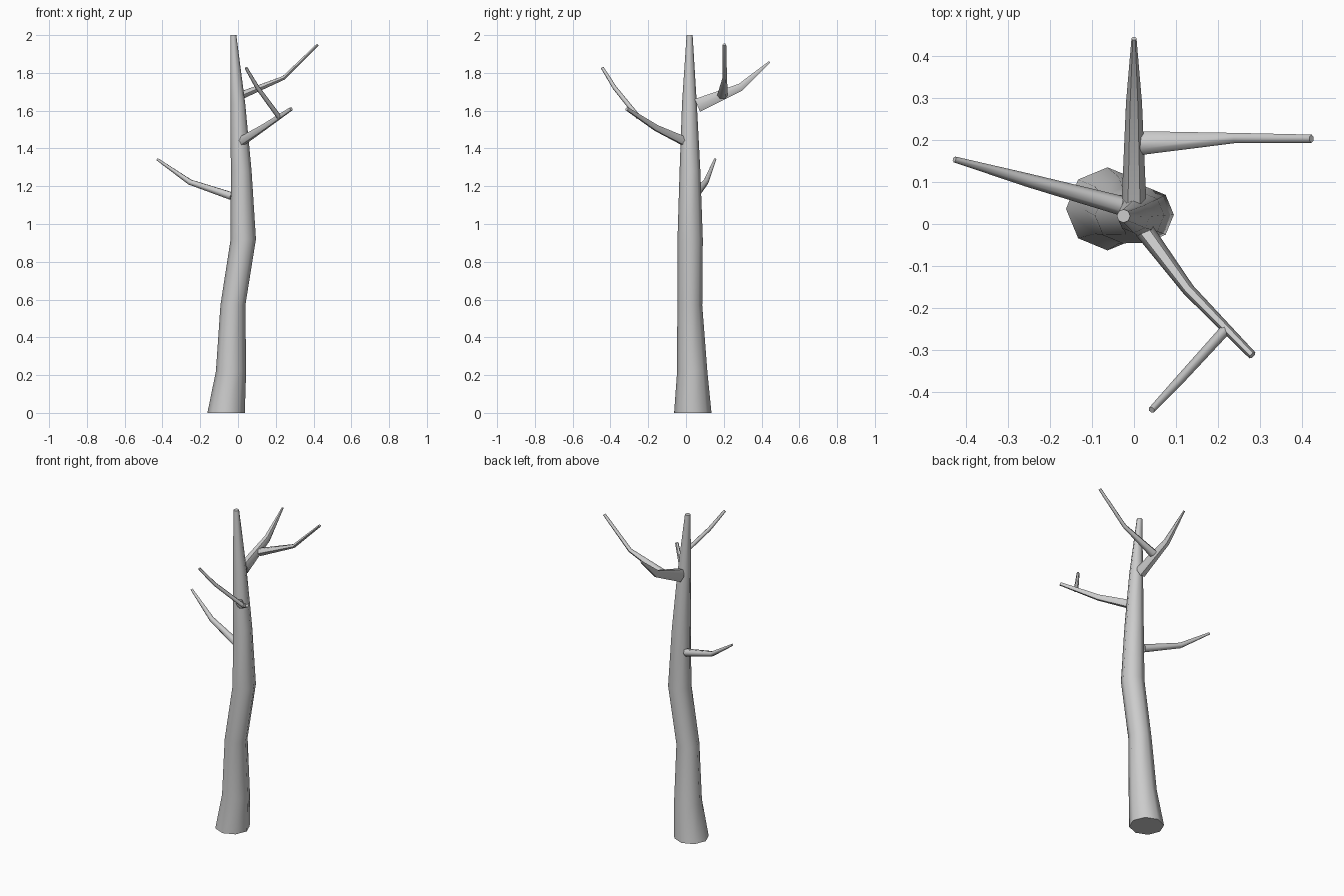
import bpy, bmesh, math
from mathutils import Vector

if "Cube" in bpy.data.objects:
    bpy.data.objects.remove(bpy.data.objects["Cube"])

UP = Vector((0, 0, 1))


def tube(name, path, sides, level=False):
    """Tapered limb through (x, y, z, radius across, radius upward) points."""
    bm = bmesh.new()
    pts = [Vector(p[:3]) for p in path]
    rings = []
    for i, p in enumerate(path):
        # Frame of the cross-section
        if level:
            across, upward = Vector((1, 0, 0)), Vector((0, 1, 0))
        else:
            t = pts[min(i + 1, len(pts) - 1)] - pts[max(i - 1, 0)]
            across = t.cross(UP).normalized()
            upward = across.cross(t).normalized()
        ru, rv = p[3], p[-1]
        ring = []
        for k in range(sides):
            a = math.tau * k / sides
            ring.append(bm.verts.new(pts[i] + across * ru * math.cos(a)
                                     + upward * rv * math.sin(a)))
        rings.append(ring)
    # Skin the rings and cap both ends
    for a, b in zip(rings, rings[1:]):
        for k in range(sides):
            n = (k + 1) % sides
            bm.faces.new((a[k], a[n], b[n], b[k]))
    bm.faces.new(rings[0])
    bm.faces.new(rings[-1])
    bmesh.ops.recalc_face_normals(bm, faces=bm.faces)
    mesh = bpy.data.meshes.new(name)
    bm.to_mesh(mesh)
    bm.free()
    ob = bpy.data.objects.new(name, mesh)
    bpy.context.collection.objects.link(ob)
    bpy.ops.object.select_all(action='DESELECT')
    ob.select_set(True)
    bpy.context.view_layer.objects.active = ob
    bpy.ops.object.shade_smooth_by_angle(angle=math.radians(62))
    return ob


# Trunk, bending right at mid-height and tapering to a small flat top
tube("trunk", [
    (-0.063, 0.036, 0.00, 0.099),
    (-0.037, 0.033, 0.22, 0.080),
    (-0.027, 0.020, 0.57, 0.066),
    (0.028, 0.022, 0.92, 0.067),
    (0.017, 0.021, 1.28, 0.055),
    (-0.001, 0.018, 1.64, 0.039),
    (-0.025, 0.019, 2.00, 0.016),
], 8, level=True)

# Branches, each with one bend, and the twigs growing from two of them
limbs = {
    "left_branch": [
        (-0.035, 0.045, 1.148, 0.023),
        (-0.255, 0.105, 1.222, 0.016),
        (-0.428, 0.154, 1.343, 0.007)],
    "front_branch": [
        (0.022, -0.012, 1.440, 0.023, 0.026),
        (0.130, -0.157, 1.508, 0.015, 0.018),
        (0.282, -0.313, 1.610, 0.010)],
    "front_twig": [
        (0.217, -0.253, 1.567, 0.013),
        (0.103, -0.378, 1.722, 0.011),
        (0.042, -0.443, 1.827, 0.008)],
    "back_branch": [
        (0.000, 0.060, 1.628, 0.029, 0.042),
        (0.000, 0.290, 1.725, 0.019, 0.023),
        (0.000, 0.442, 1.858, 0.006)],
    "back_twig": [
        (0.020, 0.193, 1.682, 0.028, 0.023),
        (0.243, 0.205, 1.774, 0.012),
        (0.423, 0.203, 1.950, 0.010, 0.008)],
}
for name, path in limbs.items():
    tube(name, path, 6)
